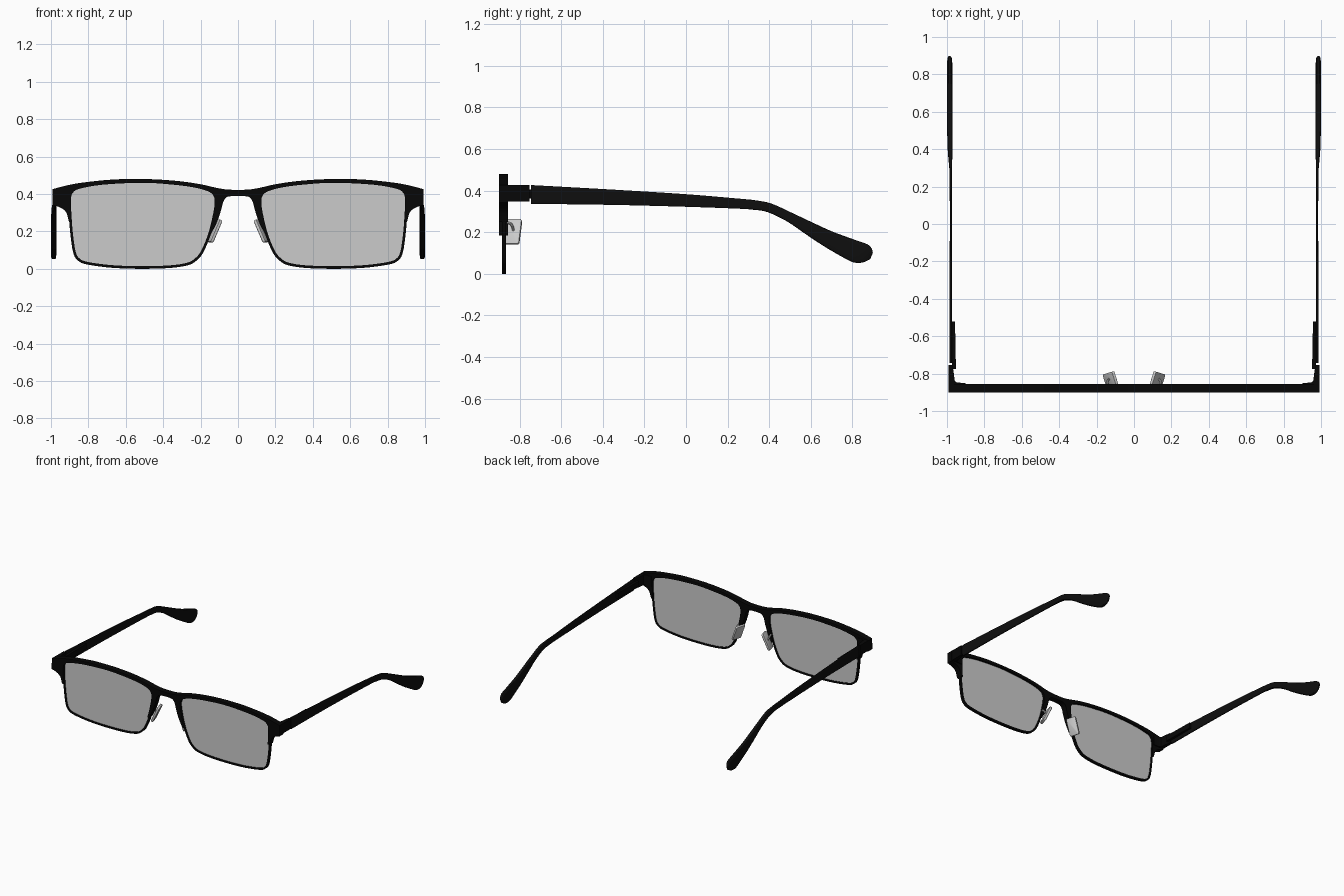
import bpy, bmesh, math
from mathutils import Matrix, Vector

if "Cube" in bpy.data.objects:
    bpy.data.objects.remove(bpy.data.objects["Cube"])


def material(name, rgba):
    m = bpy.data.materials.new(name)
    m.diffuse_color = rgba
    m.use_nodes = True
    m.node_tree.nodes["Principled BSDF"].inputs["Base Color"].default_value = m.diffuse_color
    return m


BLACK = material("frame_black", (0.002, 0.002, 0.002, 1))
ARM = material("arm_black", (0.0045, 0.0045, 0.0045, 1))
GLASS = material("tinted_glass", (0.55, 0.55, 0.55, 0.5))
SILVER = material("pad_grey", (0.65, 0.65, 0.65, 1))


def spline(pts, n=6, closed=False):
    """Catmull-Rom samples through points of any dimension."""
    pts = [Vector(p) for p in pts]
    c, out = len(pts), []
    get = (lambda i: pts[i % c]) if closed else (lambda i: pts[max(0, min(c - 1, i))])
    for i in range(c if closed else c - 1):
        a, b, d, e = (get(i + k) for k in (-1, 0, 1, 2))
        for s in range(n):
            t = s / n
            out.append(0.5 * (2 * b + (d - a) * t + (2 * a - 5 * b + 4 * d - e) * t ** 2
                              + (3 * b - a - 3 * d + e) * t ** 3))
    if not closed:
        out.append(pts[-1])
    return out


def finish(name, bm, mat, mirror=True):
    bmesh.ops.recalc_face_normals(bm, faces=bm.faces)
    me = bpy.data.meshes.new(name)
    bm.to_mesh(me)
    bm.free()
    me.materials.append(mat)
    me.shade_smooth()
    me.set_sharp_from_angle(angle=math.radians(35))
    ob = bpy.data.objects.new(name, me)
    bpy.context.collection.objects.link(ob)
    if mirror:
        ob.modifiers.new("mirror", 'MIRROR').use_mirror_merge = False
    return ob


def loft(bm, loops, wrap=False):
    """Skin matching loops of points; cap the ends unless wrapped into a ring."""
    rings = [[bm.verts.new(p) for p in lp] for lp in loops]
    pairs = list(zip(rings, rings[1:])) + ([(rings[-1], rings[0])] if wrap else [])
    for r, q in pairs:
        for i in range(len(r)):
            j = (i + 1) % len(r)
            bm.faces.new((r[i], r[j], q[j], q[i]))
    if not wrap:
        bm.faces.new(rings[0])
        bm.faces.new(rings[-1])


def prism(name, pts, lo, hi, mat, plane="xz", mirror=True):
    bm = bmesh.new()
    put = (lambda p, d: (p[0], d, p[1])) if plane == "xz" else (lambda p, d: (p[0], p[1], d))
    loft(bm, [[put(p, lo) for p in pts], [put(p, hi) for p in pts]])
    return finish(name, bm, mat, mirror)


# Lens opening: starts low on the nose side, runs up, over and down the outer side
N, OUTER = 6, 12
opening = spline([(.16, .185), (.138, .27), (.125, .345), (.13, .388), (.16, .414), (.24, .436),
                  (.37, .452), (.52, .46), (.72, .45), (.84, .43), (.88, .41), (.893, .37),
                  (.888, .25), (.878, .15), (.866, .085), (.847, .055), (.805, .037), (.68, .02),
                  (.53, .014), (.37, .018), (.27, .033), (.225, .06), (.195, .1)], N, True)

# Lenses
prism("lens", opening, -.879, -.871, GLASS)

# Thin rims around the lenses
outer = []
for i, p in enumerate(opening):
    t = (opening[(i + 1) % len(opening)] - opening[i - 1]).normalized()
    outer.append(p + Vector((-t.y, t.x)) * .014)
bm = bmesh.new()
loft(bm, [[(p.x, y, p.y) for p in lp] for lp, y in
          ((opening, -.885), (outer, -.885), (outer, -.866), (opening, -.866))], True)
finish("rim", bm, BLACK)

# Brow bar with bridge, nose legs and outer corners
top = spline([(0, .422), (.06, .424), (.12, .434), (.2, .452), (.31, .468), (.44, .478), (.57, .48),
              (.7, .475), (.87, .455), (.992, .426)])
corner = spline([(.993, .342), (.945, .325), (.918, .3), (.906, .26), (.902, .25)], 4)
leg = spline([(.145, .185), (.112, .25), (.09, .315), (.078, .36), (.06, .383), (.03, .389), (0, .39)], 4)
half = top + corner + opening[:OUTER * N + 1][::-1] + leg
prism("brow_bar", half + [Vector((-p.x, p.y)) for p in half[1:-1][::-1]], -.9, -.855, BLACK, mirror=False)

# End pieces turning back to the hinges, and hinge plates
end = [(.991, -.88), (.991, -.753), (.97, -.753), (.966, -.78), (.958, -.84), (.945, -.848),
       (.9, -.85), (.9, -.88)]
prism("end_piece", end, .347, .426, BLACK, "xy")
prism("hinge_plate", [(.952, -.775), (.972, -.775), (.976, -.52), (.957, -.52)], .362, .405, BLACK, "xy")

# Temple arms: stations of top y, top z, bottom y, bottom z, inner x, outer x
stations = [(-.744, .427, -.744, .336, .973, .987), (-.35, .405, -.35, .331, .973, .986),
            (0, .383, 0, .322, .973, .985), (.25, .362, .25, .313, .973, .986),
            (.33, .354, .32, .308, .972, .99), (.41, .338, .39, .297, .971, .996),
            (.51, .293, .485, .252, .971, .999), (.61, .246, .58, .187, .971, 1),
            (.70, .205, .665, .131, .971, 1), (.80, .168, .745, .084, .971, 1),
            (.858, .148, .795, .058, .971, 1), (.882, .136, .828, .052, .972, .999),
            (.895, .117, .858, .057, .975, .996), (.898, .1, .885, .07, .98, .991)]


def section(s, n=16):
    yt, zt, yb, zb, x0, x1 = s
    loop = []
    for k in range(n):
        # half-step phase keeps the broad faces flat
        c, d = (f(2 * math.pi * (k + .5) / n) for f in (math.cos, math.sin))
        u = math.copysign(abs(c) ** .4, c) / 2
        v = math.copysign(abs(d) ** .4, d) / 2
        loop.append(((x0 + x1) / 2 + u * (x1 - x0), (yt + yb) / 2 + v * (yt - yb),
                     (zt + zb) / 2 + v * (zt - zb)))
    return loop


bm = bmesh.new()
loft(bm, [section(s) for s in spline(stations, 4)])
finish("temple_arm", bm, ARM)

# Nose pads: rounded plates, tilted and splayed
w, h, r = .038, .065, .01
outline = [(sx * (w - r) + r * math.cos(a), sz * (h - r) + r * math.sin(a))
           for q, (sx, sz) in enumerate(((1, 1), (-1, 1), (-1, -1), (1, -1)))
           for a in (math.pi / 2 * (q + k / 4) for k in range(5))]
bm = bmesh.new()
loft(bm, [[(x, y * f, z * f) for y, z in outline]
          for x, f in ((-.01, .9), (-.007, 1), (.007, 1), (.01, .9))])
place = (Matrix.Translation((.126, -.832, .202)) @ Matrix.Rotation(math.radians(-17), 4, 'Z')
         @ Matrix.Rotation(math.radians(-24), 4, 'Y'))
bmesh.ops.transform(bm, matrix=place, verts=bm.verts)
finish("nose_pad", bm, SILVER)

# Short wires holding the pads
path = spline([(.13, -.868, .225), (.14, -.855, .245), (.142, -.838, .235), (.13, -.828, .205)], 5)
bm = bmesh.new()
rings = []
for i, p in enumerate(path):
    t = path[min(i + 1, len(path) - 1)] - path[max(i - 1, 0)]
    q = t.to_track_quat('Z', 'Y')
    rings.append([p + q @ Vector((.006 * math.cos(k * math.pi / 4), .006 * math.sin(k * math.pi / 4), 0))
                  for k in range(8)])
loft(bm, rings)
finish("pad_wire", bm, SILVER)
